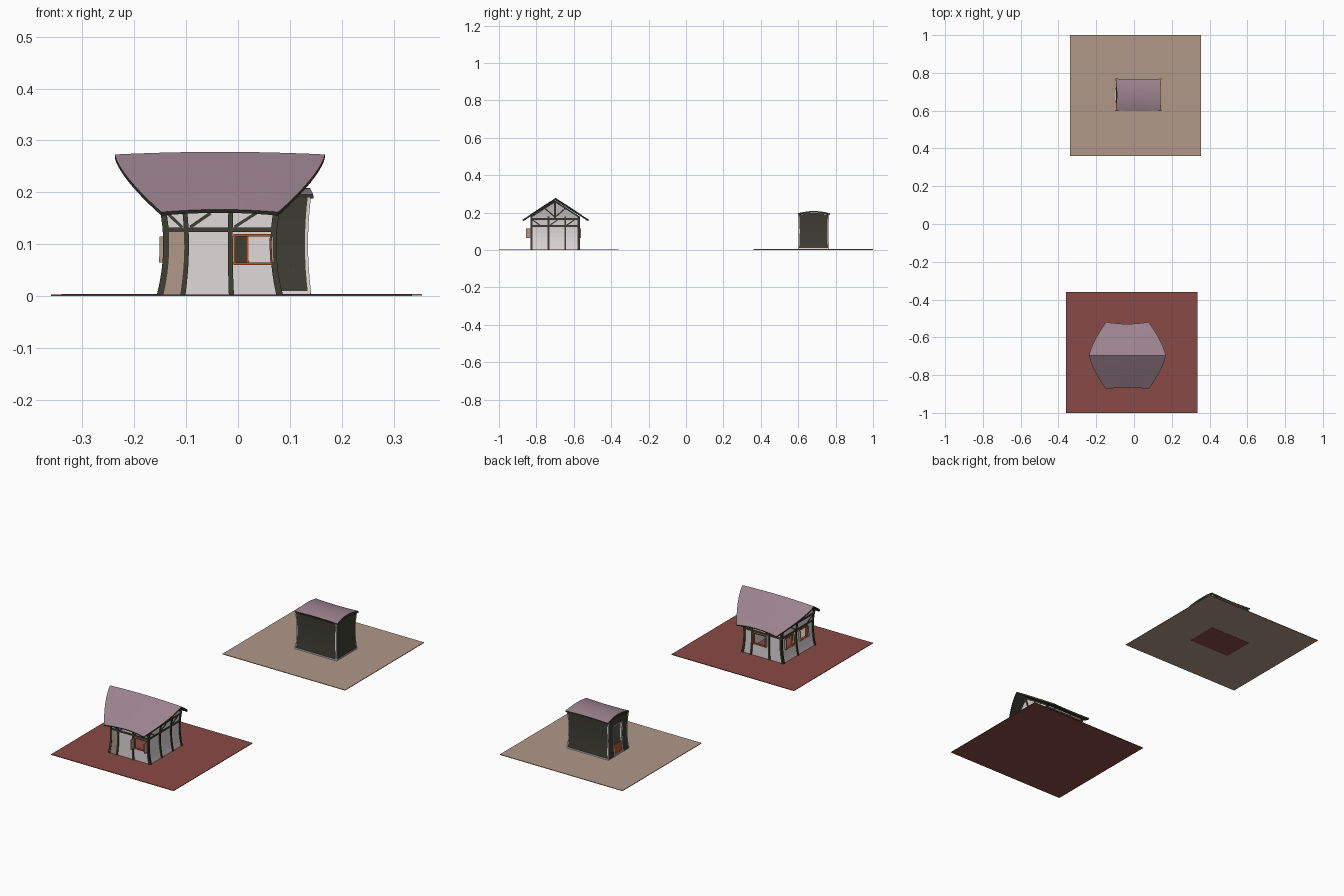
import bpy, bmesh, math
from mathutils import Vector

if "Cube" in bpy.data.objects:
    bpy.data.objects.remove(bpy.data.objects["Cube"])


def material(name, r, g, b):
    m = bpy.data.materials.new(name)
    m.diffuse_color = [((c / 255 + 0.055) / 1.055) ** 2.4 for c in (r, g, b)] + [1]
    m.use_nodes = True
    m.node_tree.nodes["Principled BSDF"].inputs["Base Color"].default_value = m.diffuse_color
    return m


MATS = {
    "roof": material("mauve roof", 155, 130, 141),
    "timber": material("dark timber", 62, 62, 52),
    "plaster": material("pale plaster", 224, 216, 218),
    "red": material("red earth", 138, 74, 70),
    "tan": material("tan boards", 176, 152, 136),
    "orange": material("orange frame", 182, 86, 38),
}


def finish(name, bm, *mats):
    bmesh.ops.recalc_face_normals(bm, faces=bm.faces)
    me = bpy.data.meshes.new(name)
    bm.to_mesh(me)
    bm.free()
    ob = bpy.data.objects.new(name, me)
    bpy.context.collection.objects.link(ob)
    for m in mats:
        me.materials.append(MATS[m])
    return ob


def slab(name, x0, x1, y0, y1, z0, z1, mat):
    bm = bmesh.new()
    bmesh.ops.create_cube(bm, size=1)
    for v in bm.verts:
        v.co = ((x0 + x1) / 2 + v.co.x * (x1 - x0), (y0 + y1) / 2 + v.co.y * (y1 - y0),
                (z0 + z1) / 2 + v.co.z * (z1 - z0))
    finish(name, bm, mat)


class Building:
    """Straight walls made of strips, bent by a warp that depends on height."""

    def __init__(self, cx, cy, hx, hy, warp):
        self.c, self.hx, self.hy, self.warp, self.parts = (cx, cy), hx, hy, warp, {}

    def place(self, wall, s, z, o):
        x, y = {"front": (s, -self.hy - o), "back": (s, self.hy + o),
                "left": (-self.hx - o, s), "right": (self.hx + o, s)}[wall]
        fx, fy = self.warp(z)
        return self.c[0] + x * fx, self.c[1] + y * fy, z

    def strip(self, part, mat, wall, a, b, w, o0, o1, n=8):
        bm = self.parts.setdefault((part, mat), bmesh.new())
        a, b = Vector(a), Vector(b)
        d = (b - a).normalized()
        side = Vector((-d.y, d.x)) * w / 2
        rings = []
        for i in range(n + 1):
            p = a.lerp(b, i / n)
            rings.append([bm.verts.new(self.place(wall, *(p + side * k), o))
                          for k, o in ((1, o0), (1, o1), (-1, o1), (-1, o0))])
        for r, q in zip(rings, rings[1:]):
            for j in range(4):
                bm.faces.new((r[j], r[j - 1], q[j - 1], q[j]))
        bm.faces.new(rings[0])
        bm.faces.new(rings[-1][::-1])

    def rect(self, part, mat, wall, s0, s1, z0, z1, o0, o1):
        if s1 - s0 > 1e-4 and z1 - z0 > 1e-4:
            self.strip(part, mat, wall, ((s0 + s1) / 2, z0), ((s0 + s1) / 2, z1), s1 - s0, o0, o1)

    def panel(self, part, mat, wall, s0, s1, z0, z1, holes=()):
        s = s0
        for h0, h1, k0, k1 in holes:
            self.rect(part, mat, wall, s, h0, z0, z1, -0.006, 0)
            self.rect(part, mat, wall, h0, h1, z0, k0, -0.006, 0)
            self.rect(part, mat, wall, h0, h1, k1, z1, -0.006, 0)
            s = h1
        self.rect(part, mat, wall, s, s1, z0, z1, -0.006, 0)

    def frame(self, part, mat, wall, h0, h1, k0, k1, w=0.005):
        for s in (h0, h1 - w):
            self.rect(part, mat, wall, s, s + w, k0, k1, -0.008, 0.003)
        for z in (k0, k1 - w):
            self.rect(part, mat, wall, h0 + w, h1 - w, z, z + w, -0.008, 0.003)

    def flush(self, prefix):
        for (part, mat), bm in self.parts.items():
            finish(prefix + "_" + part, bm, mat)


def roof(name, centre, shape, thickness, nu=16, nv=24):
    bm = bmesh.new()
    grid = [[bm.verts.new(Vector(centre) + Vector(shape(2 * i / nu - 1, 2 * j / nv - 1)))
             for j in range(nv + 1)] for i in range(nu + 1)]
    for i in range(nu):
        for j in range(nv):
            bm.faces.new((grid[i][j], grid[i + 1][j], grid[i + 1][j + 1], grid[i][j + 1]))
    ob = finish(name, bm, "roof", "timber")
    if ob.data.polygons[0].normal.z < 0:
        ob.data.flip_normals()
    m = ob.modifiers.new("thickness", "SOLIDIFY")
    m.thickness, m.offset, m.material_offset, m.material_offset_rim = thickness, -1, 1, 1


# two plots of ground
slab("red_plot", -0.36, 0.335, -1, -0.36, 0, 0.003, "red")
slab("tan_plot", -0.34, 0.355, 0.36, 1, 0.001, 0.004, "tan")


# ---- timber framed house ----
def house_warp(z):
    return (1 + 0.12 * ((0.1 - z) / 0.1) ** 2 if z < 0.1 else 1 + 0.4 * ((z - 0.1) / 0.17) ** 2), 1


X, Y = 0.105, 0.128
house = Building(-0.035, -0.70, X, Y, house_warp)
K0, K1 = 0.06, 0.12
windows = {"front": [(0.026, 0.105 - 0.004, K0, K1)], "back": [(-0.02, 0.055, K0, K1)],
           "left": [(-0.08, -0.015, K0, K1), (0.035, 0.1, K0, K1)], "right": []}
posts = {"front": [-0.064, 0.02], "back": [-0.035, 0.06], "left": [0.01], "right": [-0.035, 0.055]}
for wall in windows:
    half = X if wall in ("front", "back") else Y
    # plaster panels with open windows
    house.panel("walls", "plaster", wall, -half, half, 0.003, 0.178, windows[wall])
    for h in windows[wall]:
        house.frame("window_frames", "orange", wall, *h)
        reach = 0.028 if wall == "front" else 0.011
        for s in (h[0], h[1]):
            house.rect("shutters", "tan", wall, s - 0.002, s + 0.002, 0.065, 0.115, 0, reach)
    # posts, rails and braces
    for s in posts[wall] + [-half + 0.003, half - 0.003]:
        house.rect("posts", "timber", wall, s - 0.0045, s + 0.0045, 0.003, 0.178, -0.006, 0.004)
    for z in (0.128, 0.166):
        house.strip("rails", "timber", wall, (-half, z), (half, z), 0.009, -0.003, 0.003)
    edges = [-half] + posts[wall] + [half]
    for i, (p, q) in enumerate(zip(edges, edges[1:])):
        up = 0.16 if i else 0.133
        house.strip("braces", "timber", wall, (p + 0.008, 0.293 - up), (min(q, p + 0.055) - 0.008, up),
                    0.006, -0.002, 0.002)
    # gable triangle with its struts
    if wall in ("left", "right"):
        bm = house.parts[("walls", "plaster")]
        loop = [(-Y, 0.17), (Y, 0.17), (Y, 0.178), (0, 0.262), (-Y, 0.178)]
        inner, outer = [[bm.verts.new(house.place(wall, s, z, o)) for s, z in loop] for o in (-0.006, 0)]
        bm.faces.new(inner[::-1])
        bm.faces.new(outer)
        for j in range(5):
            bm.faces.new((inner[j - 1], inner[j], outer[j], outer[j - 1]))
        house.rect("gable_struts", "timber", wall, -0.005, 0.005, 0.17, 0.262, -0.002, 0.004)
        for k in (-1, 1):
            house.strip("gable_struts", "timber", wall, (0, 0.175), (k * 0.055, 0.223), 0.007, -0.002, 0.003)
            house.strip("gable_struts", "timber", wall, (k * Y, 0.177), (0, 0.259), 0.008, -0.002, 0.003)
# plank panel beside the front corner
house.rect("front_boards", "tan", "front", -0.1, -0.068, 0.003, 0.124, -0.002, 0.002)
house.flush("house")


def house_roof(u, v):
    a = abs(v)
    return (u * (0.2025 - 0.09 * a ** 1.4), v * (0.178 - 0.01 * a * (1 - u * u)),
            0.273 - 0.111 * a + 0.005 * (1 - u * u))


roof("house_roof", (-0.035, -0.697, 0), house_roof, 0.008)


# ---- small shed ----
def shed_warp(z):
    k = 1 + 0.06 * ((z - 0.1) / 0.1) ** 2
    return k, 0.97 * k


shed = Building(0.022, 0.682, 0.111, 0.08, shed_warp)
door = (-0.035, 0.035, 0.006, 0.16)
for wall, half in (("front", 0.111), ("back", 0.111), ("left", 0.08), ("right", 0.08)):
    shed.panel("walls", "timber", wall, -half, half, 0.005, 0.19, [door] if wall == "left" else [])
    # pale corner boards and base board
    for s in (-half, half - 0.004):
        shed.rect("corner_boards", "plaster", wall, s, s + 0.004, 0.005, 0.19, 0, 0.002)
    if wall != "left":
        shed.strip("base_boards", "plaster", wall, (-half, 0.007), (half, 0.007), 0.005, 0, 0.002)
    if half < 0.1:
        shed.rect("gable_tops", "timber", wall, -0.055, 0.055, 0.19, 0.197, -0.006, 0)
shed.frame("door_frame", "plaster", "left", *door)
shed.rect("half_door", "orange", "left", -0.03, 0.03, 0.011, 0.06, -0.005, 0)
shed.flush("shed")
slab("shed_floor", -0.096, 0.14, 0.6, 0.765, 0, 0.006, "red")


def shed_roof(u, v):
    return (u * (0.115 + 0.006 * v * v), v * (0.08 + 0.006 * u * u), 0.208 - 0.012 * v * v)


roof("shed_roof", (0.024, 0.684, 0), shed_roof, 0.008)
